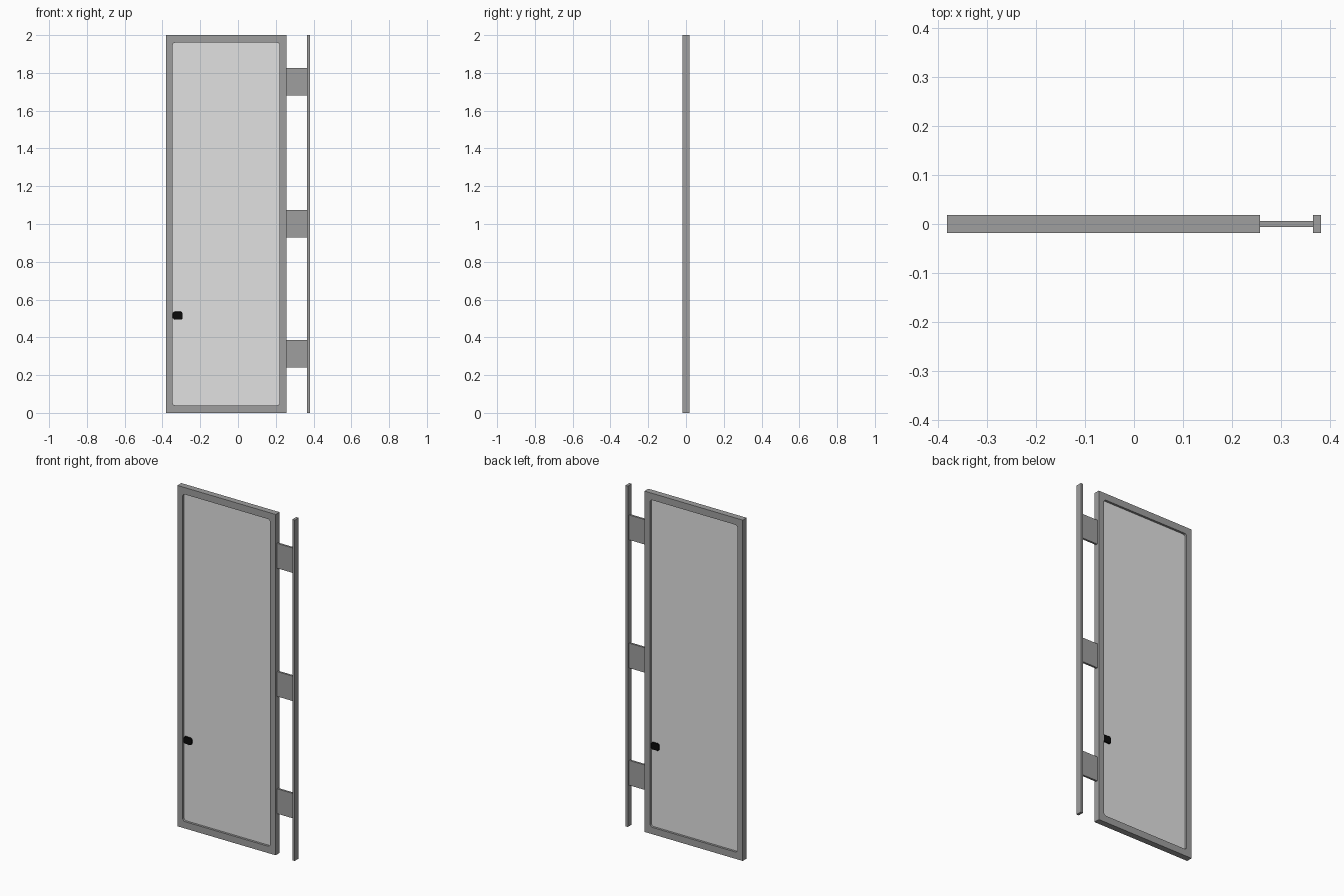
import bpy, bmesh, math
from mathutils import Matrix

if "Cube" in bpy.data.objects:
    bpy.data.objects.remove(bpy.data.objects["Cube"])


def material(name, value):
    m = bpy.data.materials.new(name)
    m.diffuse_color = (value, value, value, 1)
    m.use_nodes = True
    m.node_tree.nodes["Principled BSDF"].inputs["Base Color"].default_value = m.diffuse_color
    return m


FRAME = material("frame grey", 0.345)
PANEL = material("panel light grey", 0.755)
BLACK = material("handle black", 0.003)


def box(name, x0, x1, y0, y1, z0, z1, mat):
    bm = bmesh.new()
    bmesh.ops.create_cube(bm, size=1)
    bmesh.ops.scale(bm, vec=(x1 - x0, y1 - y0, z1 - z0), verts=bm.verts)
    bmesh.ops.translate(bm, vec=((x0 + x1) / 2, (y0 + y1) / 2, (z0 + z1) / 2), verts=bm.verts)
    me = bpy.data.meshes.new(name)
    bm.to_mesh(me)
    bm.free()
    ob = bpy.data.objects.new(name, me)
    bpy.context.collection.objects.link(ob)
    me.materials.append(mat)
    return ob


def rounded_rect(x0, x1, z0, z1, r, n=6):
    pts = []
    for cx, cz, a in ((x1 - r, z1 - r, 0), (x0 + r, z1 - r, 90),
                      (x0 + r, z0 + r, 180), (x1 - r, z0 + r, 270)):
        for i in range(n + 1):
            t = math.radians(a + 90 * i / n)
            pts.append((cx + r * math.cos(t), cz + r * math.sin(t)))
    return pts


def extruded(name, loops, half_depth, mat, bevel=0):
    """Filled outline (with holes) in the XZ plane, extruded along y."""
    cu = bpy.data.curves.new(name + "_outline", 'CURVE')
    cu.dimensions = '2D'
    cu.fill_mode = 'BOTH'
    cu.extrude = half_depth - bevel
    cu.bevel_depth = bevel
    cu.offset = -bevel
    cu.bevel_resolution = 2
    for pts in loops:
        sp = cu.splines.new('POLY')
        sp.points.add(len(pts) - 1)
        for p, (x, z) in zip(sp.points, pts):
            p.co = (x, z, 0, 1)
        sp.use_cyclic_u = True
    tmp = bpy.data.objects.new(name + "_tmp", cu)
    bpy.context.collection.objects.link(tmp)
    dg = bpy.context.evaluated_depsgraph_get()
    me = bpy.data.meshes.new_from_object(tmp.evaluated_get(dg))
    bpy.data.objects.remove(tmp)
    me.transform(Matrix.Rotation(math.pi / 2, 4, 'X'))
    me.materials.clear()
    me.materials.append(mat)
    me.shade_flat()
    ob = bpy.data.objects.new(name, me)
    bpy.context.collection.objects.link(ob)
    return ob


X0, X1, D = -0.381, 0.257, 0.018
IX0, IX1, IZ0, IZ1 = -0.347, 0.221, 0.04, 1.96

# door frame with rounded opening
extruded("door_frame", [[(X0, 0), (X1, 0), (X1, 2), (X0, 2)],
                        rounded_rect(IX0, IX1, IZ0, IZ1, 0.016)], D, FRAME)

# recessed panel
box("door_panel", IX0 - 0.01, IX1 + 0.01, -0.005, 0.005, IZ0 - 0.01, IZ1 + 0.01, PANEL)

# hinge post and the three plates joining it to the door
box("hinge_post", 0.365, 0.381, -D, D, 0, 2, FRAME)
for i, z in enumerate((0.313, 1.001, 1.753)):
    box(f"hinge_plate_{i + 1}", X1 - 0.002, 0.367, -0.006, 0.006, z - 0.073, z + 0.073, FRAME)

# handles: one each side, turned half a revolution about the door's middle
MID = (IX0 + IX1) / 2
for name, turn in (("front_handle", 0), ("back_handle", math.pi)):
    h = extruded(name, [rounded_rect(-0.346, -0.293, 0.494, 0.536, 0.013)], 0.005, BLACK, 0.002)
    h.data.transform(Matrix.Translation((MID, 0, 0)) @ Matrix.Rotation(turn, 4, 'Z')
                     @ Matrix.Translation((-MID, -0.008, 0)))
